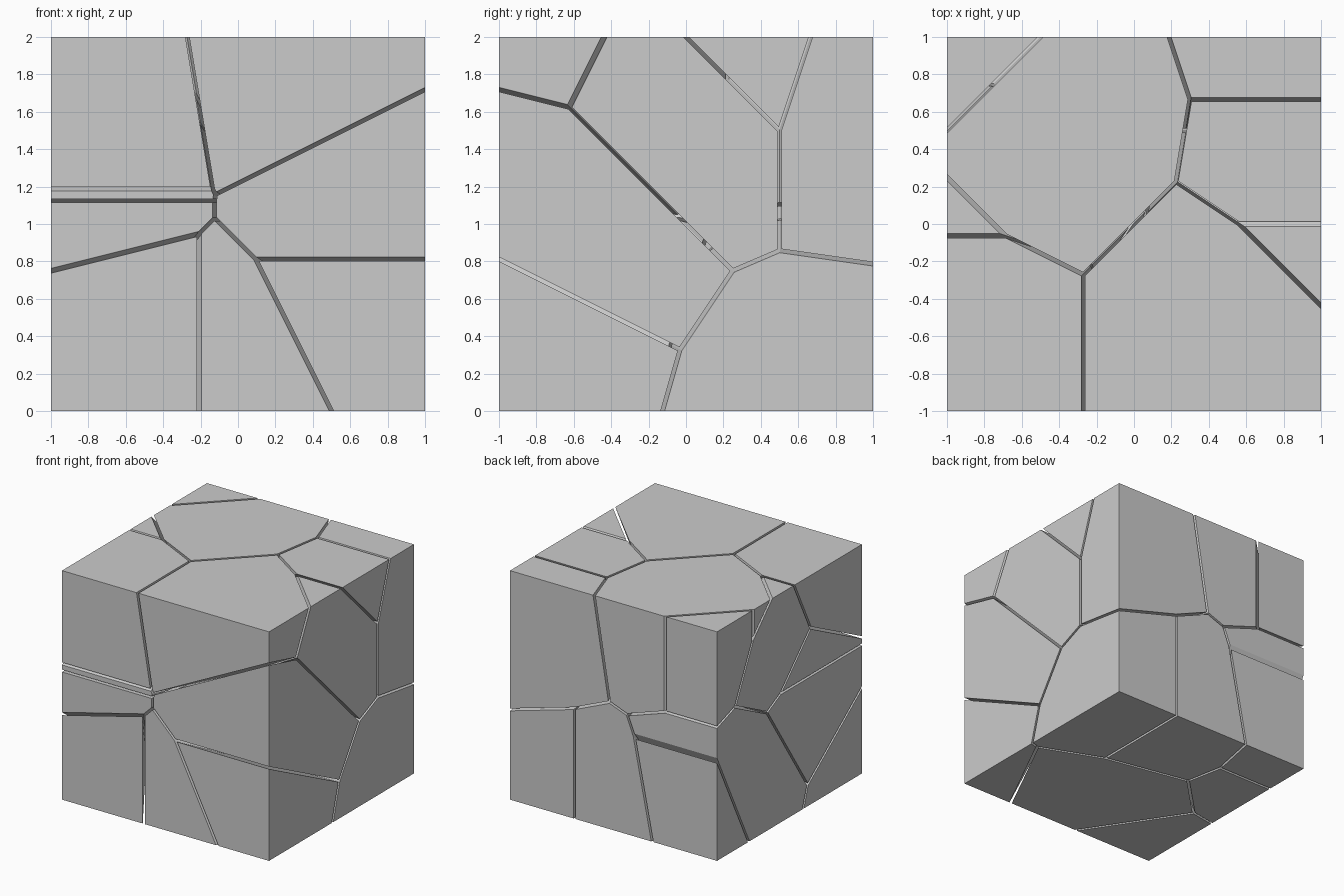
import bpy, bmesh
from mathutils import Vector

if "Cube" in bpy.data.objects:
    bpy.data.objects.remove(bpy.data.objects["Cube"])

GAP = 0.02  # width of the cracks between shards

# One centre per shard, all on a quarter-unit grid; cracks lie midway between centres
CENTRES = {
    "right_front_shard": (1, -.75, 1),
    "top_front_right_shard": (.5, -.5, 2),
    "right_upper_shard": (1, 0, 1.75),
    "top_right_shard": (1, .25, 2),
    "top_back_right_shard": (1, 1, 1.75),
    "bottom_back_right_shard": (.5, .75, 0),
    "bottom_front_right_shard": (1, -1, .5),
    "bottom_front_shard": (0, -.5, 0),
    "left_middle_shard": (-1, -.25, 1),
    "left_sliver_shard": (-1, -.25, 1.25),
    "top_front_left_shard": (-1, -.5, 1.75),
    "left_upper_shard": (-1, 0, 1.5),
    "top_centre_shard": (-.5, .5, 2),
    "top_back_left_shard": (-1, 1, 2),
    "bottom_front_left_shard": (-.75, -1, 0),
    "bottom_back_shard": (.25, .75, 0),
    "left_back_shard": (-1, .5, .5),
    "bottom_back_left_shard": (-1, 1, .25),
}


def make_shard(name, centre, others):
    """Trim a full cube by the plane midway to every other centre."""
    bm = bmesh.new()
    bmesh.ops.create_cube(bm, size=2)
    bmesh.ops.translate(bm, verts=bm.verts, vec=(0, 0, 1))
    for other in others:
        normal = (other - centre).normalized()
        point = (centre + other) / 2 - normal * GAP / 2
        cut = bmesh.ops.bisect_plane(
            bm, geom=bm.verts[:] + bm.edges[:] + bm.faces[:], dist=1e-6,
            plane_co=point, plane_no=normal, clear_outer=True)
        edges = [g for g in cut["geom_cut"] if isinstance(g, bmesh.types.BMEdge)]
        if edges:
            bmesh.ops.contextual_create(bm, geom=edges)  # cap the cut
    bmesh.ops.recalc_face_normals(bm, faces=bm.faces)
    mesh = bpy.data.meshes.new(name)
    bm.to_mesh(mesh)
    bm.free()
    bpy.context.collection.objects.link(bpy.data.objects.new(name, mesh))


# Cracked cube
points = {n: Vector(c) for n, c in CENTRES.items()}
for name, centre in points.items():
    make_shard(name, centre, [p for n, p in points.items() if n != name])
